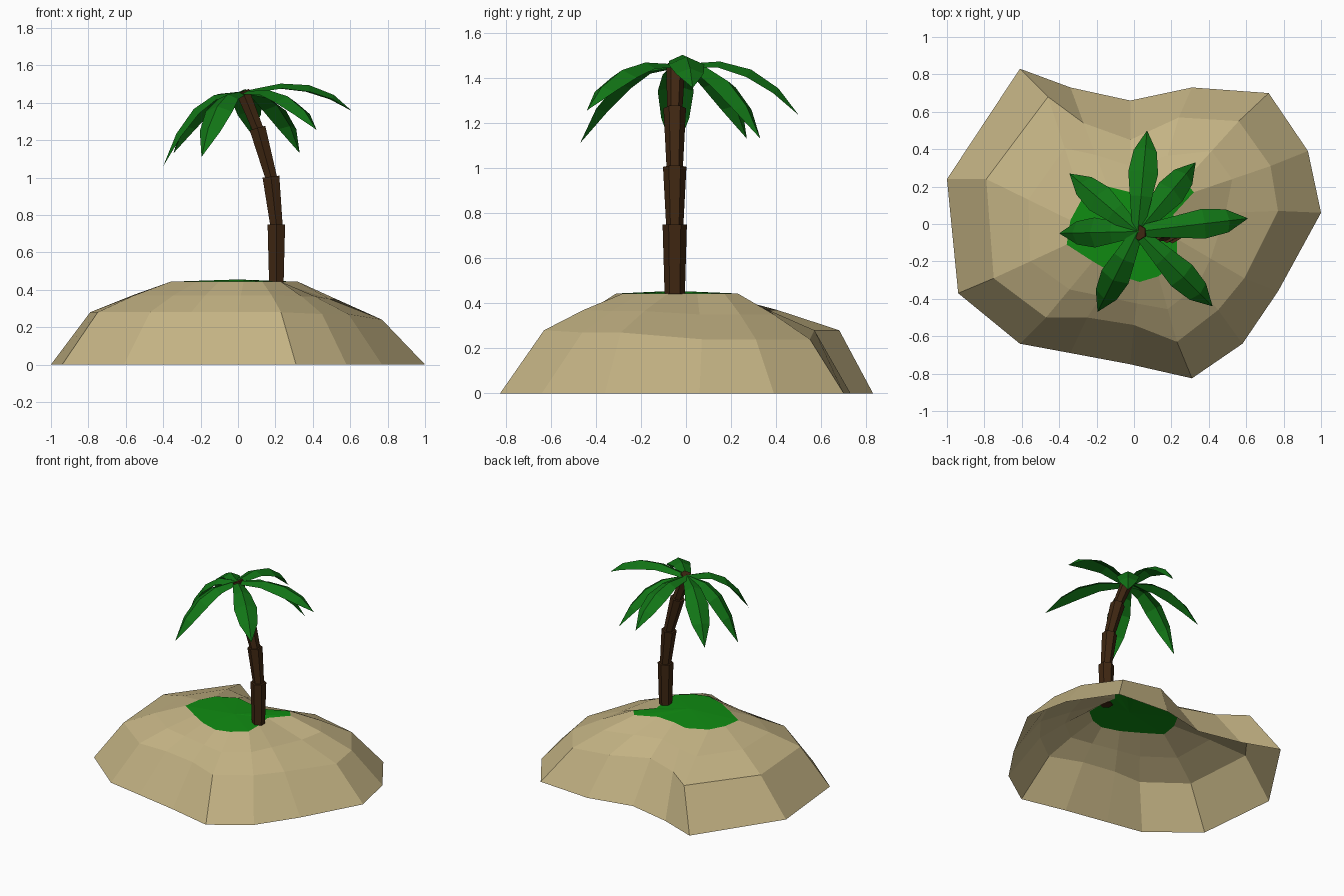
import bpy, bmesh, math
from mathutils import Vector

if "Cube" in bpy.data.objects:
    bpy.data.objects.remove(bpy.data.objects["Cube"])


def material(name, rgb):
    m = bpy.data.materials.new(name)
    m.diffuse_color = (*rgb, 1)
    m.use_nodes = True
    m.node_tree.nodes["Principled BSDF"].inputs["Base Color"].default_value = m.diffuse_color
    return m


sand = material("sand", (0.55, 0.45, 0.23))
grass = material("grass_green", (0.005, 0.26, 0.006))
leaf_green = material("leaf_green", (0.006, 0.18, 0.008))
bark = material("bark_brown", (0.05, 0.02, 0.006))


def make(name, bm, mat):
    me = bpy.data.meshes.new(name)
    bm.normal_update()
    bm.to_mesh(me)
    bm.free()
    me.materials.append(mat)
    ob = bpy.data.objects.new(name, me)
    bpy.context.collection.objects.link(ob)
    return ob


def bridge(bm, a, b):
    n = len(a)
    for i in range(n):
        j = (i + 1) % n
        bm.faces.new((a[i], a[j], b[j], b[i]))


# Island outlines: shore x, y / shoulder x, y, z / grass edge x, y
outline = [
    (-1.0, .24, -.79, .24, .28, -.34, .02), (-.94, -.37, -.75, -.29, .28, -.36, -.11),
    (-.61, -.64, -.47, -.50, .28, -.22, -.20), (-.34, -.69, -.25, -.50, .28, -.10, -.27),
    (-.02, -.75, 0, -.54, .28, .03, -.31), (.31, -.825, .23, -.63, .28, .13, -.28),
    (.58, -.64, .45, -.46, .27, .23, -.20), (.77, -.36, .59, -.29, .27, .23, -.08),
    (1.0, .06, .77, .07, .24, .21, .05), (.93, .39, .73, .31, .24, .32, .17),
    (.72, .70, .56, .55, .24, .27, .23), (.31, .73, .24, .57, .28, .12, .16),
    (-.02, .66, -.02, .45, .28, -.02, .17), (-.34, .73, -.27, .54, .28, -.14, .20),
    (-.61, .83, -.46, .68, .28, -.28, .13)]

# Sand mound, open underneath, with a hole for the grass
bm = bmesh.new()
shore = [bm.verts.new((p[0], p[1], 0)) for p in outline]
shoulder = [bm.verts.new(p[2:5]) for p in outline]
upper = [bm.verts.new(((p[2] + p[5]) / 2, (p[3] + p[6]) / 2, (p[4] + .46) / 2)) for p in outline]
top = [bm.verts.new((p[5], p[6], .443)) for p in outline]
for a, b in ((shore, shoulder), (shoulder, upper), (upper, top)):
    bridge(bm, a, b)
make("sand_mound", bm, sand)

# Grass patch filling the hole
bm = bmesh.new()
rim = [bm.verts.new((p[5], p[6], .443)) for p in outline]
mid = bm.verts.new((0, -.05, .455))
for i in range(len(rim)):
    bm.faces.new((rim[i], rim[(i + 1) % len(rim)], mid))
make("grass_patch", bm, grass)

# Trunk: flared hexagonal segments stacked along a leaning path
path = [Vector(p) for p in ((.205, -.05, .45), (.205, -.05, .75), (.176, -.05, 1.005),
                            (.104, -.05, 1.265), (.025, -.045, 1.46))]
radii = [(.045, .054), (.038, .052), (.036, .05), (.034, .042)]
bm = bmesh.new()
for k, (r0, r1) in enumerate(radii):
    d = (path[k + 1] - path[k]).normalized()
    side = Vector((0, 1, 0))
    fwd = side.cross(d).normalized()
    rings = []
    for c, r in ((path[k] - d * .01, r0), (path[k + 1], r1)):
        rings.append([bm.verts.new(c + side * r * math.cos(i * math.pi / 3)
                                   + fwd * r * math.sin(i * math.pi / 3)) for i in range(6)])
    bridge(bm, rings[0], rings[1])
    bm.faces.new(rings[0])
    bm.faces.new(rings[1])
bmesh.ops.recalc_face_normals(bm, faces=bm.faces)
make("trunk", bm, bark)

# Palm leaves: folded tapering sheets along drooping curves (tip, lift)
crown = Vector((.02, -.04, 1.46))
leaves = [((.07, .50, 1.235), .075), ((.33, .33, 1.13), .03), ((.61, .03, 1.355), .125),
          ((.42, -.44, 1.255), .06), ((-.195, -.47, 1.11), .03), ((-.40, -.05, 1.06), .03),
          ((-.345, .27, 1.13), .03)]
sections = [(0, .03), (.28, .06), (.52, .08), (.77, .062)]
for n, (tip, lift) in enumerate(leaves):
    tip = Vector(tip)
    flat = Vector((tip.x - crown.x, tip.y - crown.y, 0))
    side = Vector((-flat.y, flat.x, 0)).normalized()
    ctrl = crown + flat * .68 + Vector((0, 0, lift))
    bm = bmesh.new()
    rows = []
    for t, w in sections:
        p = crown * (1 - t) ** 2 + ctrl * 2 * t * (1 - t) + tip * t * t
        tan = ((ctrl - crown) * (1 - t) + (tip - ctrl) * t).normalized()
        drop = tan.cross(side) * (-.45 * w)
        rows.append([bm.verts.new(q) for q in (p + side * w + drop, p, p - side * w + drop)])
    end = bm.verts.new(tip)
    for a, b in zip(rows, rows[1:]):
        for i in (0, 1):
            bm.faces.new((a[i], a[i + 1], b[i + 1], b[i]))
    for i in (0, 1):
        bm.faces.new((rows[-1][i], rows[-1][i + 1], end))
    bm.normal_update()
    if sum(f.normal.z for f in bm.faces) < 0:
        bmesh.ops.reverse_faces(bm, faces=bm.faces)
    make(f"palm_leaf_{n + 1}", bm, leaf_green)
